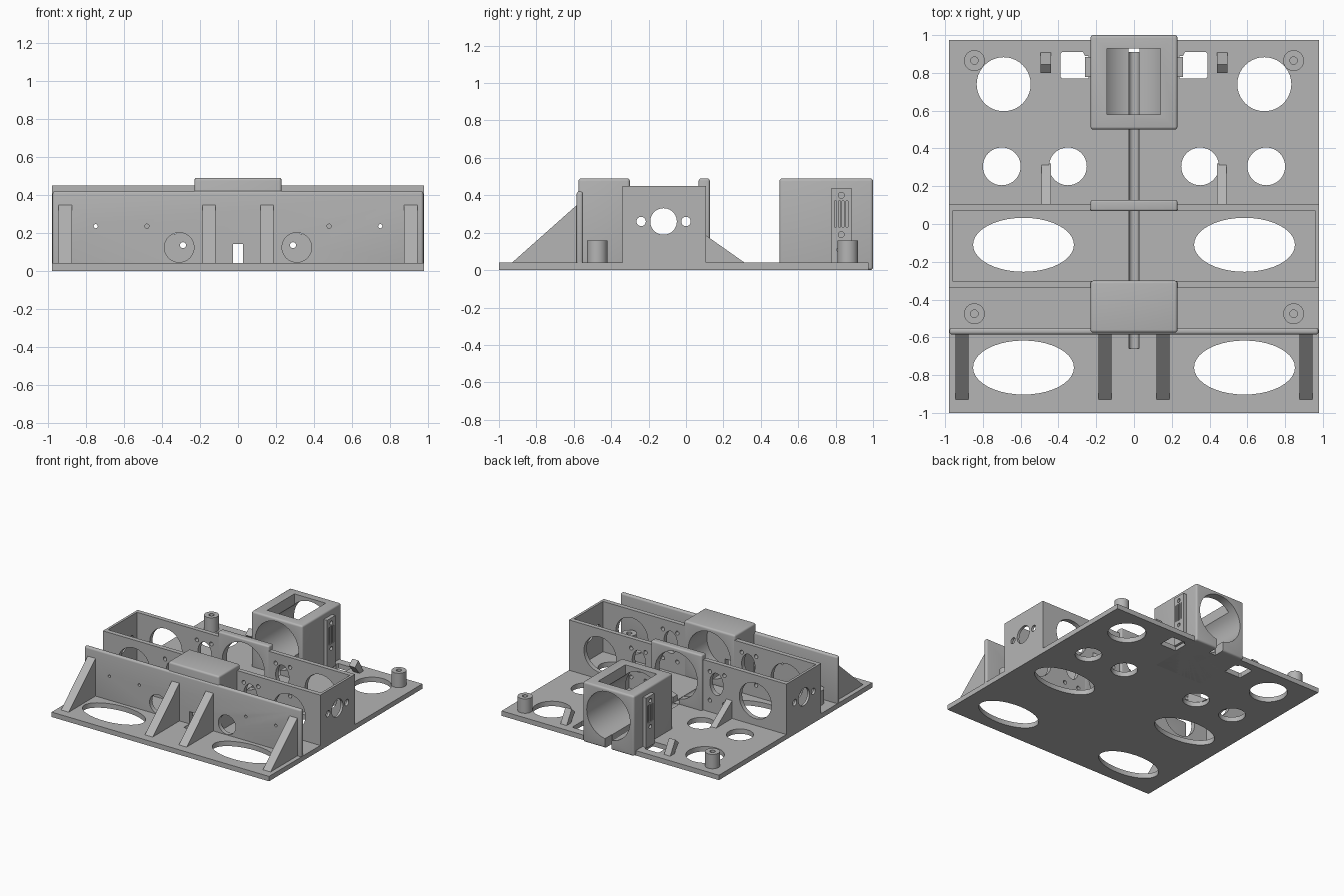
import bpy, bmesh, math
from mathutils import Vector

cube = bpy.data.objects.get("Cube")
if cube:
    bpy.data.objects.remove(cube, do_unlink=True)

grey = bpy.data.materials.new("plain grey")
grey.use_nodes = True
grey.diffuse_color = (0.46, 0.46, 0.46, 1)
grey.node_tree.nodes["Principled BSDF"].inputs["Base Color"].default_value = (0.46, 0.46, 0.46, 1)


def prism(name, profile, axis, a, b):
    """Extrude a 2D profile along an axis from a to b."""
    place = {"x": lambda p, t: (t, p[0], p[1]),
             "y": lambda p, t: (p[0], t, p[1]),
             "z": lambda p, t: (p[0], p[1], t)}[axis]
    bm = bmesh.new()
    face = bm.faces.new([bm.verts.new(place(p, a)) for p in profile])
    new = bmesh.ops.extrude_face_region(bm, geom=[face])["geom"]
    shift = Vector(place((0, 0), b - a))
    bmesh.ops.translate(bm, vec=shift, verts=[v for v in new if isinstance(v, bmesh.types.BMVert)])
    bmesh.ops.recalc_face_normals(bm, faces=bm.faces)
    mesh = bpy.data.meshes.new(name)
    bm.to_mesh(mesh)
    bm.free()
    mesh.materials.append(grey)
    ob = bpy.data.objects.new(name, mesh)
    bpy.context.collection.objects.link(ob)
    return ob


def rect(u0, u1, v0, v1):
    return [(u0, v0), (u1, v0), (u1, v1), (u0, v1)]


def oval(u, v, ru, rv=None, n=40):
    rv = rv or ru
    return [(u + ru * math.cos(2 * math.pi * i / n), v + rv * math.sin(2 * math.pi * i / n))
            for i in range(n)]


def box(name, x, y, z):
    return prism(name, rect(*x, *y), "z", *z)


def bake(ob):
    """Apply the modifiers of an object."""
    bpy.context.view_layer.update()
    deps = bpy.context.evaluated_depsgraph_get()
    old = ob.data
    ob.data = bpy.data.meshes.new_from_object(ob.evaluated_get(deps))
    ob.modifiers.clear()
    bpy.data.meshes.remove(old)


def bevel(ob, width):
    mod = ob.modifiers.new("round", "BEVEL")
    mod.width, mod.segments = width, 4
    bake(ob)


def cut(targets, profile, axis, a, b):
    """Remove a prism from each target."""
    cutter = prism("cutter", profile, axis, a, b)
    cutter.hide_render = True
    for ob in targets:
        mod = ob.modifiers.new("cut", "BOOLEAN")
        mod.operation, mod.solver, mod.object = "DIFFERENCE", "EXACT", cutter
        bake(ob)
    bpy.data.objects.remove(cutter, do_unlink=True)


SIDES = (("left", 1), ("right", -1))

# Base plate with its lightening holes
plate = box("base_plate", (-0.98, 0.98), (-1, 0.975), (0, 0.04))
for _, s in SIDES:
    for hole in (oval(s * 0.585, -0.11, 0.267, 0.143), oval(s * 0.585, -0.76, 0.267, 0.143),
                 oval(s * 0.69, 0.74, 0.143), oval(s * 0.35, 0.305, 0.1), oval(s * 0.70, 0.305, 0.1)):
        cut([plate], hole, "z", -0.1, 0.1)
    window = [(s * x, y) for x, y in ((0.24, 0.77), (0.38, 0.77), (0.39, 0.78), (0.39, 0.9),
                                      (0.38, 0.91), (0.27, 0.91), (0.26, 0.89), (0.24, 0.89))]
    cut([plate], window, "z", -0.1, 0.1)

# Front wall
front_wall = box("front_wall", (-0.977, 0.977), (-0.585, -0.55), (0.02, 0.42))
bevel(front_wall, 0.014)
for _, s in SIDES:
    cut([front_wall], oval(s * 0.31, 0.123, 0.078), "y", -0.7, -0.5)
    for x in (0.48, 0.75):
        cut([front_wall], oval(s * x, 0.235, 0.011, n=16), "y", -0.7, -0.5)

# Rounded housings
front_housing = box("front_housing", (-0.23, 0.23), (-0.575, -0.3), (0.03, 0.49))
bevel(front_housing, 0.015)
rear_housing = box("rear_housing", (-0.23, 0.23), (0.5, 1.0), (0, 0.49))
bevel(rear_housing, 0.015)
middle_holder = box("middle_holder", (-0.23, 0.23), (0.068, 0.127), (0.03, 0.49))
bevel(middle_holder, 0.012)

# Open compartment
box_front = box("compartment_front", (-0.98, 0.98), (-0.34, -0.302), (0.03, 0.45))
box_back = box("compartment_back", (-0.98, 0.98), (0.07, 0.107), (0.03, 0.45))
for _, s in SIDES:
    walls = [box_front, box_back]
    cut(walls, oval(s * 0.7, 0.24, 0.145), "y", -0.4, 0.3)
    cut(walls, oval(s * 0.35, 0.28, 0.06, 0.09), "y", -0.4, 0.3)
    for x, z in ((0.29, 0.135), (0.29, 0.37), (0.42, 0.135), (0.42, 0.37)):
        cut(walls, oval(s * x, z, 0.016, n=16), "y", -0.4, 0.3)

# Bores, cable slot and groove
cut([front_housing, box_front], oval(0, 0.27, 0.19, n=64), "y", -0.54, -0.2)
cut([box_back, middle_holder], oval(0, 0.27, 0.19, n=64), "y", 0, 0.2)
cut([rear_housing], oval(0, 0.27, 0.195, n=64), "y", 0.4, 1.1)
cut([rear_housing], rect(-0.143, 0.14, 0.58, 0.93), "z", 0.3, 0.6)
cut([front_wall, front_housing, box_front, box_back, middle_holder, rear_housing],
    rect(-0.027, 0.027, 0.035, 0.14), "y", -0.7, 1.1)
cut([plate, rear_housing], oval(0, 0.04, 0.027, n=24), "y", -0.66, 0.95)
cut([plate, rear_housing], rect(-0.03, 0.03, 0.91, 1.1), "z", -0.1, 0.14)

for side, s in SIDES:
    # Compartment end walls
    end = box("compartment_end_" + side, sorted((s * 0.96, s * 0.98)), (-0.34, 0.107), (0.03, 0.45))
    for y, r in ((-0.12, 0.071), (-0.24, 0.025), (0, 0.025)):
        cut([end], oval(y, 0.26, r), "x", s * 0.9, s * 1.1)

    # Triangular gussets
    for label, x in (("outer", 0.91), ("inner", 0.153)):
        prism(f"front_gusset_{label}_{side}", [(-0.93, 0.04), (-0.57, 0.04), (-0.57, 0.36)],
              "x", s * x - 0.035, s * x + 0.035)
    prism("rear_gusset_" + side, [(0.1, 0.035), (0.32, 0.035), (0.1, 0.19)],
          "x", s * 0.465 - 0.026, s * 0.465 + 0.026)

    # Slanted hooks
    prism("hook_" + side, [(0.865, 0.03), (0.915, 0.03), (0.845, 0.15), (0.80, 0.11)],
          "x", s * 0.467 - 0.028, s * 0.467 + 0.028)

    # Screw posts
    for label, y in (("rear", 0.865), ("front", -0.475)):
        post = prism(f"{label}_post_{side}", oval(s * 0.845, y, 0.055), "z", 0.035, 0.157)
        cut([post], oval(s * 0.845, y, 0.02, n=20), "z", 0.05, 0.2)

    # Slotted plates on the rear housing
    vent = box("vent_plate_" + side, sorted((s * 0.22, s * 0.26)), (0.777, 0.885), (0.03, 0.44))
    for z in (0.4, 0.19):
        cut([vent], oval(0.83, z, 0.016, n=20), "x", s * 0.235, s * 0.3)
    for i in range(4):
        y = 0.8 + i * 0.02
        cut([vent], rect(y - 0.005, y + 0.005, 0.23, 0.37), "x", s * 0.235, s * 0.3)

# Smooth curved surfaces, keep sharp edges
bpy.ops.object.select_all(action="DESELECT")
for ob in bpy.context.collection.objects:
    if ob.type == "MESH":
        ob.select_set(True)
        bpy.context.view_layer.objects.active = ob
bpy.ops.object.shade_smooth_by_angle(angle=math.radians(30))
